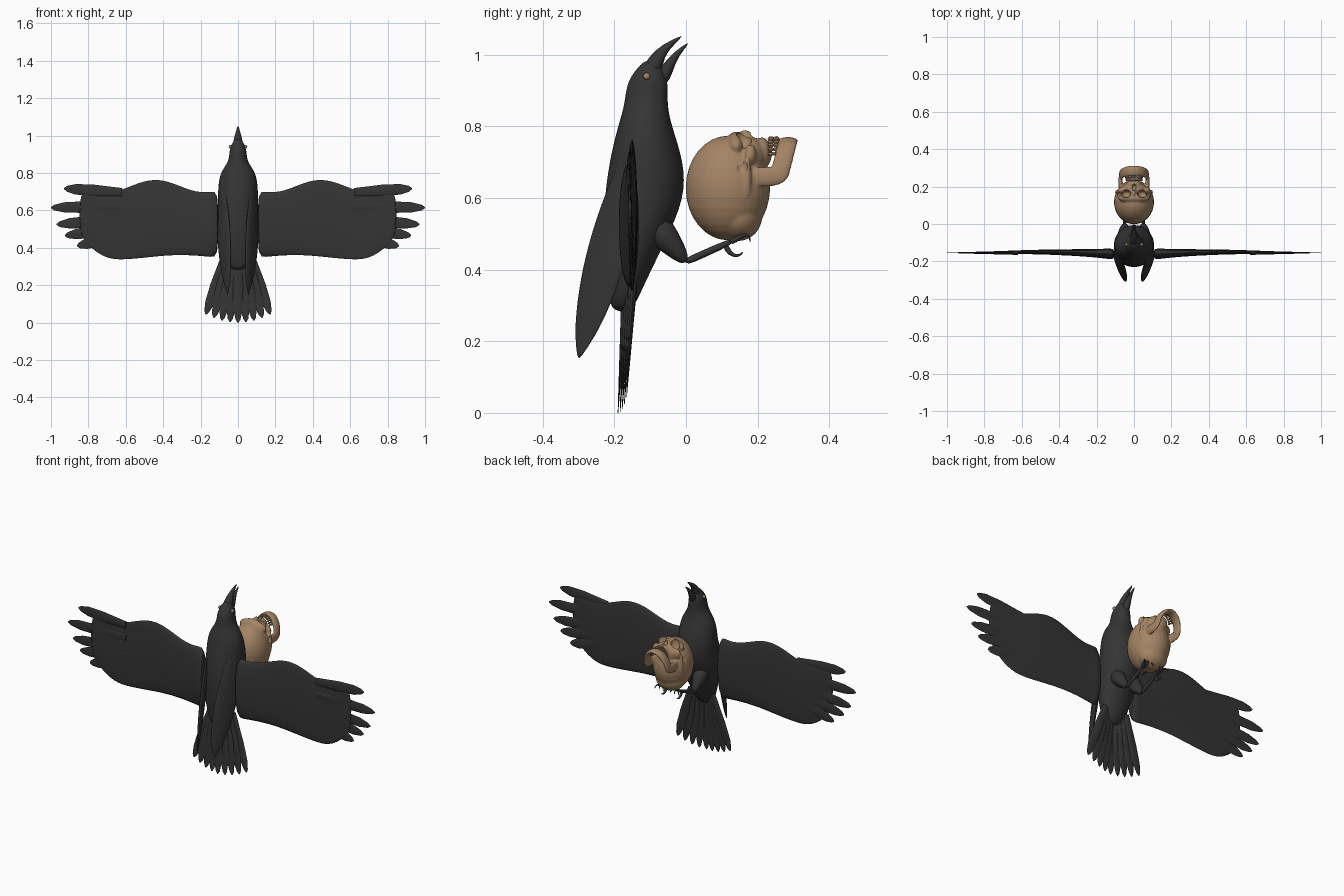
import bpy, bmesh, math
from mathutils import Vector, Matrix

if "Cube" in bpy.data.objects:
    bpy.data.objects.remove(bpy.data.objects["Cube"])


def material(name, red, green, blue):
    mat = bpy.data.materials.new(name)
    mat.use_nodes = True
    mat.diffuse_color = (red, green, blue, 1)
    shader = mat.node_tree.nodes["Principled BSDF"]
    shader.inputs["Base Color"].default_value = mat.diffuse_color
    shader.inputs["Roughness"].default_value = .8
    return mat


BLACK = material("feather black", .035, .035, .035)
BONE = material("aged bone", .37, .23, .13)


def loft(bm, sections, sides=12):
    """Skin elliptical rings, each given as centre, half axis u, half axis v."""
    rings = []
    for centre, u, v in sections:
        centre, u, v = Vector(centre), Vector(u), Vector(v)
        angles = [math.tau * i / sides for i in range(sides)]
        rings.append([bm.verts.new(centre + u * math.cos(a) + v * math.sin(a)) for a in angles])
    for lower, upper in zip(rings, rings[1:]):
        for i in range(sides):
            j = (i + 1) % sides
            bm.faces.new((lower[i], lower[j], upper[j], upper[i]))
    bm.faces.new(rings[0][::-1])
    bm.faces.new(rings[-1])


def tube(bm, path, start, end, x=0, drift=0):
    """Tapered tube along (y, z) points; x shifts by drift over its length."""
    last = len(path) - 1
    points = [Vector((x + drift * i / last, *p)) for i, p in enumerate(path)]
    sections = []
    for i, point in enumerate(points):
        tangent = (points[min(i + 1, last)] - points[max(i - 1, 0)]).normalized()
        side = (Vector((1, 0, 0)) - tangent * tangent.x).normalized()
        radius = start + (end - start) * i / last
        sections.append((point, side * radius, tangent.cross(side) * radius))
    loft(bm, sections)


def blade(bm, base, tip, width, thick):
    """Flat pointed feather lying in the x-z plane."""
    base, tip = Vector(base), Vector(tip)
    across = (tip - base).cross(Vector((0, 1, 0))).normalized() * width
    shape = ((0, .7), (.5, 1), (.8, .9), (.95, .5), (1, .1))
    loft(bm, [(base.lerp(tip, t), across * k, (0, thick * (1.1 - t), 0)) for t, k in shape])


def ball(bm, centre, radii, segments=32):
    place = Matrix.Translation(centre) @ Matrix.Diagonal((*radii, 1))
    bmesh.ops.create_uvsphere(bm, u_segments=segments, v_segments=segments // 2,
                              radius=1, matrix=place)


def smooth(ob, degrees):
    bpy.ops.object.select_all(action="DESELECT")
    ob.select_set(True)
    bpy.context.view_layer.objects.active = ob
    bpy.ops.object.shade_smooth_by_angle(angle=math.radians(degrees))


def finish(name, bm, mat, mirror=False, subsurf=0):
    bmesh.ops.recalc_face_normals(bm, faces=bm.faces)
    mesh = bpy.data.meshes.new(name)
    bm.to_mesh(mesh)
    bm.free()
    mesh.materials.append(mat)
    ob = bpy.data.objects.new(name, mesh)
    bpy.context.collection.objects.link(ob)
    smooth(ob, 80 if subsurf else 40)
    if mirror:
        ob.modifiers.new("mirror", "MIRROR").use_mirror_merge = False
    if subsurf:
        modifier = ob.modifiers.new("subsurf", "SUBSURF")
        modifier.levels = modifier.render_levels = subsurf
    return ob


# Body and head: height, centre y, half depth; the head is narrower than deep
bm = bmesh.new()
sections = []
for z, y, depth in ((.28, -.18, .03), (.35, -.17, .05), (.48, -.145, .09), (.6, -.115, .115),
                    (.7, -.11, .107), (.8, -.115, .077), (.86, -.112, .06), (.92, -.108, .06),
                    (.96, -.1, .04), (.985, -.1, .015)):
    width = depth * .8 if z > .85 else min(depth * 1.5, .11, depth + .025)
    sections.append(((0, y, z), (width, 0, 0), (0, depth, 0)))
loft(bm, sections, 16)
finish("body", bm, BLACK, subsurf=2)

# Open beak
bm = bmesh.new()
tube(bm, [(-.1, .94), (-.085, .985), (-.06, 1.02), (-.01, 1.053)], .033, .002)
finish("upper_beak", bm, BLACK, subsurf=1)
bm = bmesh.new()
tube(bm, [(-.075, .92), (-.05, .965), (-.03, 1), (.008, 1.034)], .025, .002)
finish("lower_beak", bm, BLACK, subsurf=1)

# Eyes
bm = bmesh.new()
ball(bm, (.04, -.11, .94), (.01, .01, .01), 12)
finish("eyes", bm, BONE, mirror=True)

# Spread wings: wavy leading edge, trailing edge rising towards the tip
bm = bmesh.new()
sections = []
for i in range(1, 17):
    x = .05 + i * .05
    rise = max(0, x - .65) ** 2
    lead = .735 - .035 * math.cos(12 * (x - .18)) - rise
    trail = .345 + .012 * math.cos(9 * (x - .3)) + 3 * rise
    thick = .02 * (1 - x) + .0015 / x
    sections.append(((x, -.165 + .015 * math.sin(3 * x), (lead + trail) / 2),
                     (0, 0, (lead - trail) / 2), (0, thick, 0)))
loft(bm, sections, 16)
finish("wings", bm, BLACK, mirror=True, subsurf=1)

# Long feathers at the wing tips
bm = bmesh.new()
for x, z in ((.93, .717), (1, .615), (.97, .525), (.925, .465), (.86, .41)):
    y = -.15 - .02 * (z - .4)
    blade(bm, (.62, y, .16 + .75 * z), (x, y, z), .031, .008)
finish("wing_tip_feathers", bm, BLACK, mirror=True)

# Folded feather blades hanging along the back
bm = bmesh.new()
sections = []
steps = 9
for i in range(steps + 1):
    t = i / steps
    width = .065 * max(0, math.sin(math.pi * t)) ** .7 + .004
    sections.append(((.08 - .025 * t * t, -.16 - .14 * t ** 1.2, .74 - .59 * t),
                     (-.5 * width, -.87 * width, 0), (.2 * width, -.12 * width, 0)))
loft(bm, sections)
finish("folded_feathers", bm, BLACK, mirror=True, subsurf=1)

# Fanned tail
bm = bmesh.new()
for i in range(-4, 5):
    x = i * .043
    y = -.19 + .006 * abs(i)
    blade(bm, (x * .4, y + .02, .36), (x, y, 1.5 * x * x), .027, .009)
finish("tail", bm, BLACK)

# Legs, with three gripping toes and one curled hind toe
bm = bmesh.new()
foot = .05
tube(bm, [(-.09, .53), (-.045, .475), (-.015, .44), (0, .42)], .05, .01, foot)
tube(bm, [(-.005, .42), (.04, .44), (.14, .485)], .011, .01, foot)
for spread in (-.03, 0, .03):
    tube(bm, [(.12, .475), (.15, .49), (.175, .505), (.18, .475)], .01, .002, foot, spread)
tube(bm, [(.11, .47), (.12, .445), (.145, .435), (.16, .45)], .01, .002, foot)
finish("legs", bm, BLACK, mirror=True, subsurf=1)

# Skull: cranium, back of the head, brow, face, nose bridge, upper jaw
bm = bmesh.new()
ball(bm, (0, .117, .628), (.107, .118, .146))
ball(bm, (0, .145, .55), (.085, .068, .07))
ball(bm, (0, .14, .745), (.085, .03, .04))
ball(bm, (0, .18, .715), (.07, .045, .057))
ball(bm, (0, .165, .765), (.014, .025, .025))
ball(bm, (0, .21, .725), (.042, .03, .045))
for side in (-1, 1):
    # Cheekbone, cheek arch and rear of the jaw
    ball(bm, (side * .065, .18, .72), (.024, .017, .03))
    ball(bm, (side * .09, .17, .66), (.011, .012, .06))
    ball(bm, (side * .072, .225, .66), (.011, .06, .028))
# Lower jaw arch
sections = []
for i in range(-6, 7):
    across, ahead = math.sin(math.pi * i / 12), math.cos(math.pi * i / 12)
    sections.append(((.07 * across, .26 + .025 * ahead, .66 + .1 * ahead),
                     (0, .028, 0), (.011 * across, 0, .011 * ahead)))
loft(bm, sections)
skull = finish("skull", bm, BONE)

# Eye sockets, nose opening and temple hollows are carved out
bm = bmesh.new()
ball(bm, (0, .197, .778), (.013, .018, .025))
for side in (-1, 1):
    ball(bm, (side * .044, .162, .772), (.027, .022, .045))
    ball(bm, (side * .118, .155, .69), (.03, .022, .03))
cutter = finish("skull_cutter", bm, BONE)
cutter.hide_render = True
remesh = skull.modifiers.new("remesh", "REMESH")
remesh.mode = "VOXEL"
remesh.voxel_size = .0045
skull.modifiers.new("relax", "SMOOTH").iterations = 4
carve = skull.modifiers.new("carve", "BOOLEAN")
carve.object = cutter
carve.operation = "DIFFERENCE"
carve.solver = "EXACT"
bpy.context.view_layer.update()
graph = bpy.context.evaluated_depsgraph_get()
baked = bpy.data.meshes.new_from_object(skull.evaluated_get(graph))
skull.modifiers.clear()
skull.data = baked
bpy.data.objects.remove(cutter)
smooth(skull, 45)

# Two rows of teeth around the jaw arch
bm = bmesh.new()
for y, arch in ((.237, .04), (.252, .043)):
    for i in range(12):
        angle = math.radians(15 * i - 82)
        centre = (arch * math.sin(angle), y, .717 + .05 * math.cos(angle))
        ball(bm, centre, (.006, .009, .006), 8)
finish("teeth", bm, BONE)
